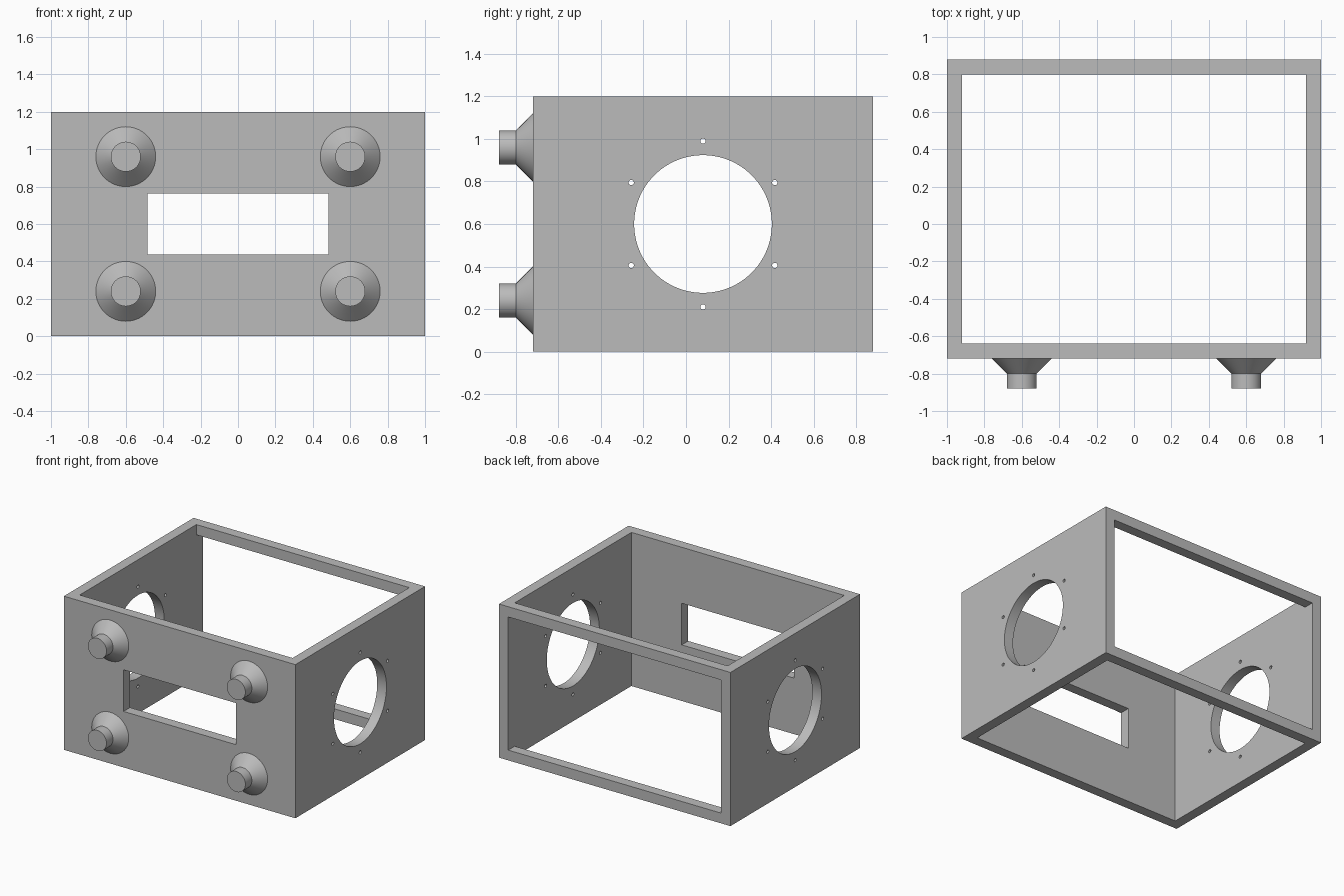
import bpy
import math

default = bpy.data.objects.get("Cube")
if default:
    bpy.data.objects.remove(default, do_unlink=True)

GREY = (0.5, 0.5, 0.5, 1.0)
grey = bpy.data.materials.new("plain grey")
grey.diffuse_color = GREY
grey.use_nodes = True
grey.node_tree.nodes["Principled BSDF"].inputs["Base Color"].default_value = GREY

WALL = 0.08
FRONT, BACK, HEIGHT = -0.72, 0.88, 1.2
MID_Y, MID_Z = (FRONT + BACK) / 2, HEIGHT / 2


def box(name, size, centre):
    bpy.ops.mesh.primitive_cube_add(size=1, location=centre)
    ob = bpy.context.object
    ob.name = name
    ob.scale = size
    bpy.ops.object.transform_apply(location=False, rotation=False, scale=True)
    ob.data.materials.append(grey)
    return ob


def cylinder(name, radius, depth, centre, sides):
    # Cylinder running along x
    bpy.ops.mesh.primitive_cylinder_add(vertices=sides, radius=radius, depth=depth,
                                        location=centre, rotation=(0, math.pi / 2, 0))
    ob = bpy.context.object
    ob.name = name
    ob.data.materials.append(grey)
    return ob


def cut(target, cutter):
    mod = target.modifiers.new("cut", 'BOOLEAN')
    mod.operation = 'DIFFERENCE'
    mod.solver = 'EXACT'
    mod.object = cutter
    bpy.context.view_layer.objects.active = target
    bpy.ops.object.modifier_apply(modifier=mod.name)
    bpy.data.objects.remove(cutter, do_unlink=True)


def smooth(ob):
    bpy.ops.object.select_all(action='DESELECT')
    ob.select_set(True)
    bpy.context.view_layer.objects.active = ob
    bpy.ops.object.shade_smooth_by_angle(angle=math.radians(30))


# Case: four walls, open at the top and bottom
case = box("case", (2, BACK - FRONT, HEIGHT), (0, MID_Y, MID_Z))
inner_x, inner_y = 2 - 2 * WALL, BACK - FRONT - 2 * WALL
cut(case, box("interior", (inner_x, inner_y, 2 * HEIGHT), (0, MID_Y, MID_Z)))

# Back opening, leaving a thin frame, and the front window
cut(case, box("back_opening", (inner_x, 0.4, HEIGHT - 2 * WALL), (0, BACK, MID_Z)))
cut(case, box("front_window", (0.97, 0.4, 0.325), (0, FRONT, MID_Z)))

# Side openings, each ringed by six screw holes, through both side walls
cut(case, cylinder("side_opening", 0.324, 3, (0, MID_Y, MID_Z), 96))
for i in range(6):
    a = math.radians(90 + 60 * i)
    centre = (0, MID_Y + 0.39 * math.cos(a), MID_Z + 0.39 * math.sin(a))
    cut(case, cylinder("screw_hole", 0.0125, 3, centre, 24))
smooth(case)


# Front feet: a flared base with a round stem
def foot(name, x, z, sides=64):
    profile = [(0.16, FRONT), (0.08, FRONT - 0.08), (0.08, FRONT - 0.16)]
    verts, faces = [], []
    for r, y in profile:
        for i in range(sides):
            a = 2 * math.pi * i / sides
            verts.append((r * math.cos(a), y - FRONT, r * math.sin(a)))
    for k in range(len(profile) - 1):
        for i in range(sides):
            j = (i + 1) % sides
            lo, hi = k * sides, (k + 1) * sides
            faces.append((lo + i, lo + j, hi + j, hi + i))
    last = (len(profile) - 1) * sides
    faces.append(tuple(range(last, last + sides)))
    faces.append(tuple(reversed(range(sides))))
    mesh = bpy.data.meshes.new(name)
    mesh.from_pydata(verts, [], faces)
    mesh.materials.append(grey)
    ob = bpy.data.objects.new(name, mesh)
    ob.location = (x, FRONT, z)
    bpy.context.collection.objects.link(ob)
    smooth(ob)


for side, x in (("left", 0.6), ("right", -0.6)):
    for level, z in (("upper", 0.96), ("lower", 0.24)):
        foot(f"{level}_{side}_foot", x, z)
